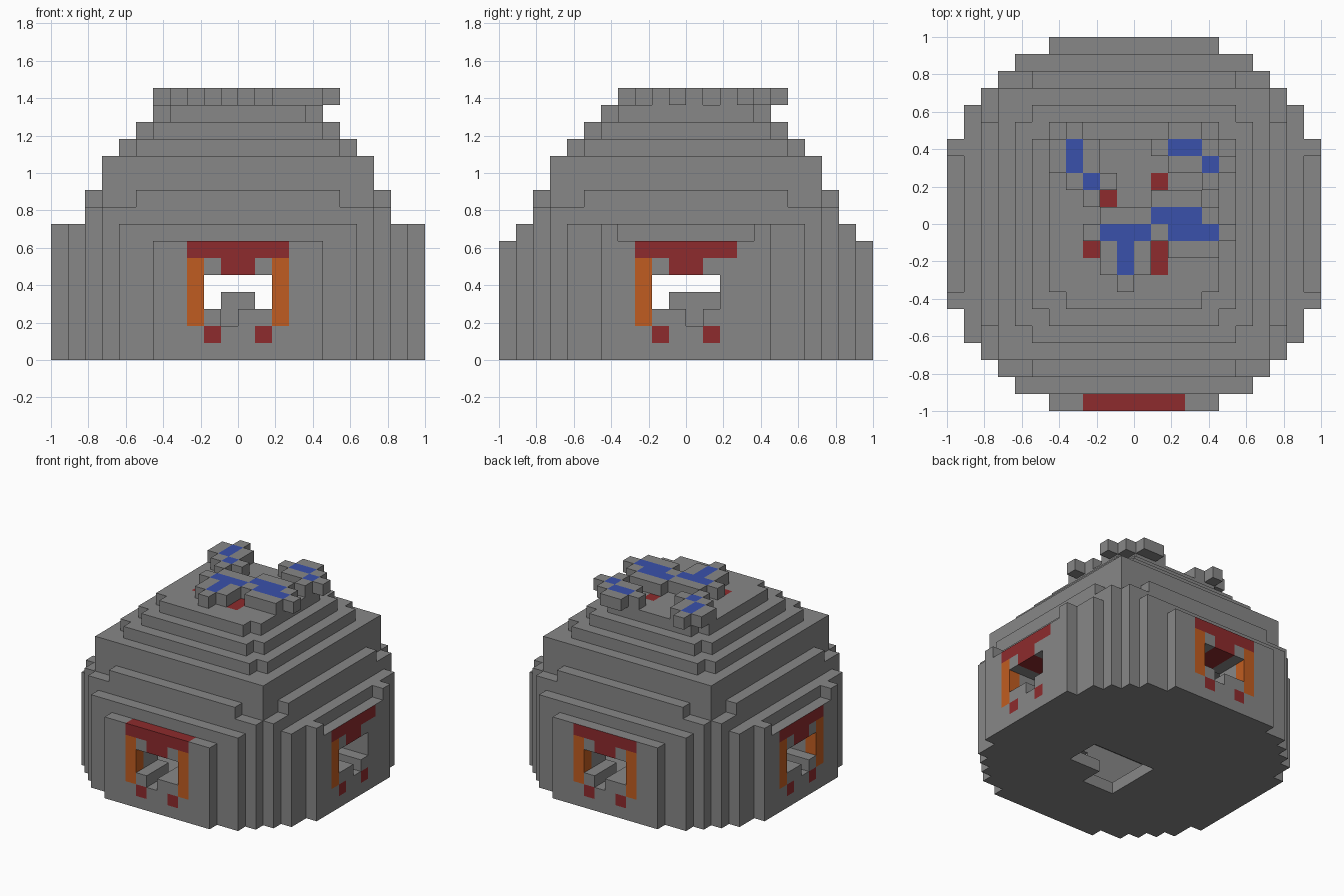
import bpy, bmesh
from mathutils import Vector

cube = bpy.data.objects.get("Cube")
if cube:
    bpy.data.objects.remove(cube, do_unlink=True)

UNIT = 1 / 11
COLOURS = {
    "stone_grey": (0.245, 0.245, 0.245),
    "dark_red": (0.27, 0.024, 0.026),
    "orange": (0.53, 0.108, 0.015),
    "blue": (0.042, 0.083, 0.41),
}
GREY, RED, ORANGE, BLUE = range(4)
materials = []
for name, rgb in COLOURS.items():
    m = bpy.data.materials.new(name)
    m.use_nodes = True
    m.diffuse_color = (*rgb, 1)
    bsdf = m.node_tree.nodes["Principled BSDF"]
    bsdf.inputs["Base Color"].default_value = (*rgb, 1)
    bsdf.inputs["Roughness"].default_value = 0.9
    materials.append(m)


def ring(k):
    """Distance of a cell from the middle line."""
    return k if k >= 0 else -k - 1


def height(x, y):
    """Stepped dome: height of the column at a cell."""
    a, b = max(ring(x), ring(y)), min(ring(x), ring(y))
    if a == 10:
        if b > 4:
            return 0
        return 8 if b == 4 and ring(x) == 10 else 7
    if a == 9:
        return 8 if b < 7 else 0
    if a == 8:
        return (10 if b < 6 else 9) if b < 8 else 0
    if a == 7:
        return 12
    if a > 3:
        return 19 - a - (a == b)
    return 15


# Sides: each turns (along, depth ring) into a cell
SIDES = {
    "front": lambda u, d: (u, -d - 1),
    "back": lambda u, d: (u, d),
    "right": lambda u, d: (d, u),
    "left": lambda u, d: (-d - 1, u),
}


def build(name, cells, solid):
    """Mesh the exposed faces of a set of coloured cells."""
    bm = bmesh.new()
    verts = {}

    def vert(p):
        key = tuple(p)
        if key not in verts:
            verts[key] = bm.verts.new(Vector(key) * UNIT)
        return verts[key]

    for cell, colour in cells.items():
        for axis in range(3):
            for side in (0, 1):
                near = list(cell)
                near[axis] += 2 * side - 1
                if tuple(near) in solid:
                    continue
                quad = []
                for s, t in ((0, 0), (1, 0), (1, 1), (0, 1)):
                    p = list(cell)
                    p[axis] += side
                    p[(axis + 1) % 3] += s
                    p[(axis + 2) % 3] += t
                    quad.append(vert(p))
                if not side:
                    quad.reverse()
                face = bm.faces.new(quad)
                # Lintel tops are capped in stone except at the front
                capped = (axis == 2 and side and cell[2] == 6
                          and cell[1] != -11 and colour == RED)
                face.material_index = GREY if capped else colour
    bmesh.ops.dissolve_limit(bm, angle_limit=0.01, verts=bm.verts[:],
                             edges=bm.edges[:], delimit={"MATERIAL"})
    mesh = bpy.data.meshes.new(name)
    bm.to_mesh(mesh)
    bm.free()
    for m in materials:
        mesh.materials.append(m)
    obj = bpy.data.objects.new(name, mesh)
    bpy.context.collection.objects.link(obj)


# Domed hall
hall = {(x, y, z): GREY for x in range(-11, 11) for y in range(-11, 11)
        for z in range(height(x, y))}

# Inner room
for x in range(-8, 8):
    for y in range(-8, 8):
        for z in range(1, 6):
            hall.pop((x, y, z), None)

# Hole in the floor
for x in range(-2, 4):
    for y in range(-5, 0):
        if y > -4 or x < 1:
            hall.pop((x, y, 0), None)

# Doorway, lintel, posts and studs on every side
for side, place in SIDES.items():
    notch = 0 if side in ("right", "back") else -1
    for d in (8, 9, 10):
        for u in range(-2, 2):
            for z in (3, 4):
                hall.pop((*place(u, d), z), None)
        hall.pop((*place(notch, d), 2), None)
        for u in (-1, 0):
            hall[(*place(u, d), 5)] = RED
    for u in range(-3, 3):
        hall[(*place(u, 10), 6)] = RED
    for u in (-3, 2):
        if side == "right" and u == 2:
            continue
        for z in range(2, 6):
            hall[(*place(u, 10), z)] = ORANGE
    for u in (-2, 1):
        hall[(*place(u, 10), 1)] = RED

# Red inlays in the roof floor
for x, y in ((-2, 1), (1, 2), (-3, -2), (1, -2), (1, -3)):
    hall[(x, y, 14)] = RED

# Pools on the roof, each ringed by a stone rim
POOLS = {
    "back_left_pool": ((2, 4), (3, 4), (4, 3)),
    "back_right_pool": ((-4, 3), (-4, 4), (-3, 2)),
    "middle_pools": ((-2, -1), (-1, -1), (0, -1), (-1, -2), (-1, -3),
                     (1, 0), (2, 0), (3, 0), (2, -1), (3, -1), (4, -1)),
}
pools = {}
for name, water in POOLS.items():
    cells = {(x, y, 15): BLUE for x, y in water}
    for x, y in water:
        for dx, dy in ((1, 0), (-1, 0), (0, 1), (0, -1)):
            cells.setdefault((x + dx, y + dy, 15), GREY)
    pools[name] = cells

# Stone block in the room
block = {(x, y, z): GREY for x in (-1, 0) for y in (-1, 0, 1) for z in range(1, 4)}

solid = set(hall) | set(block)
for cells in pools.values():
    solid |= set(cells)
build("domed_hall", hall, solid)
build("inner_block", block, solid)
for name, cells in pools.items():
    build(name, cells, solid)
